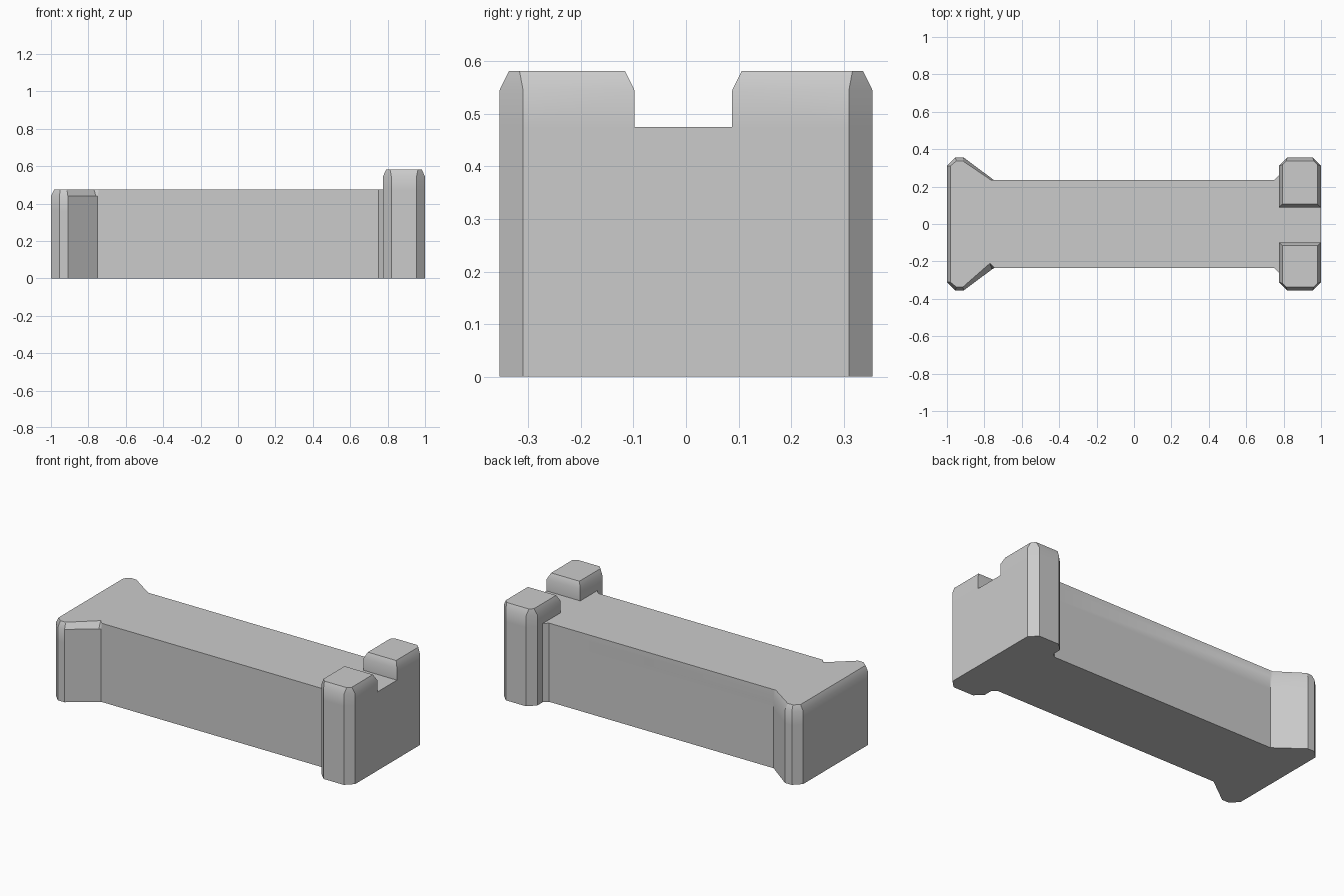
import bpy, bmesh, math

cube = bpy.data.objects.get("Cube")
if cube:
    bpy.data.objects.remove(cube, do_unlink=True)

GREY = (0.6, 0.6, 0.6, 1)
grey = bpy.data.materials.new("plain_grey")
grey.use_nodes = True
grey.diffuse_color = GREY
grey.node_tree.nodes["Principled BSDF"].inputs["Base Color"].default_value = GREY


def loft(name, rings):
    """Closed solid through (outline, height) rings of equal point count."""
    bm = bmesh.new()
    loops = [[bm.verts.new((x, y, z)) for x, y in outline] for outline, z in rings]
    n = len(loops[0])
    bm.faces.new(loops[0])
    bm.faces.new(loops[-1])
    for low, high in zip(loops, loops[1:]):
        for i in range(n):
            j = (i + 1) % n
            bm.faces.new((low[i], low[j], high[j], high[i]))
    bmesh.ops.recalc_face_normals(bm, faces=bm.faces)
    mesh = bpy.data.meshes.new(name)
    bm.to_mesh(mesh)
    bm.free()
    mesh.materials.append(grey)
    ob = bpy.data.objects.new(name, mesh)
    bpy.context.collection.objects.link(ob)
    bpy.ops.object.select_all(action='DESELECT')
    ob.select_set(True)
    bpy.context.view_layer.objects.active = ob
    bpy.ops.object.shade_smooth_by_angle(angle=math.radians(32))
    return ob


def both_sides(front, back=None):
    """Front half outline followed by the mirrored back half."""
    return front + [(x, -y) for x, y in reversed(back or front)]


# Main bar: flared foot on the right end, squared head on the left end
head = [(0.75, -0.235), (0.775, -0.26), (0.775, -0.31),
        (0.82, -0.355), (0.955, -0.355), (1, -0.31)]
foot = [(-1, -0.31), (-0.955, -0.355), (-0.91, -0.355), (-0.76, -0.243), (-0.75, -0.235)]
foot_top = [(-0.982, -0.31), (-0.95, -0.337), (-0.915, -0.337)]
front_notch = [(-0.77, -0.21), (-0.745, -0.235)]
back_notch = [(-0.765, -0.235), (-0.75, -0.235)]
wall = both_sides(foot + head)
top = both_sides(foot_top + front_notch + head, foot_top + back_notch + head)
loft("bar_body", [(wall, 0), (wall, 0.36), (wall, 0.44), (top, 0.475)])

# Two chamfered posts standing on the head, with a slot between
for side, name, inner in ((-1, "right_post", 0.098), (1, "left_post", 0.088)):
    low = [(0.775, inner), (0.775, 0.31), (0.82, 0.355),
           (0.955, 0.355), (1, 0.31), (1, inner)]
    cap = [(0.793, inner + 0.018), (0.793, 0.317), (0.813, 0.337),
           (0.962, 0.337), (0.982, 0.317), (0.982, inner + 0.018)]
    low, cap = ([(x, side * y) for x, y in ring] for ring in (low, cap))
    loft(name, [(low, 0.475), (low, 0.545), (cap, 0.582)])
